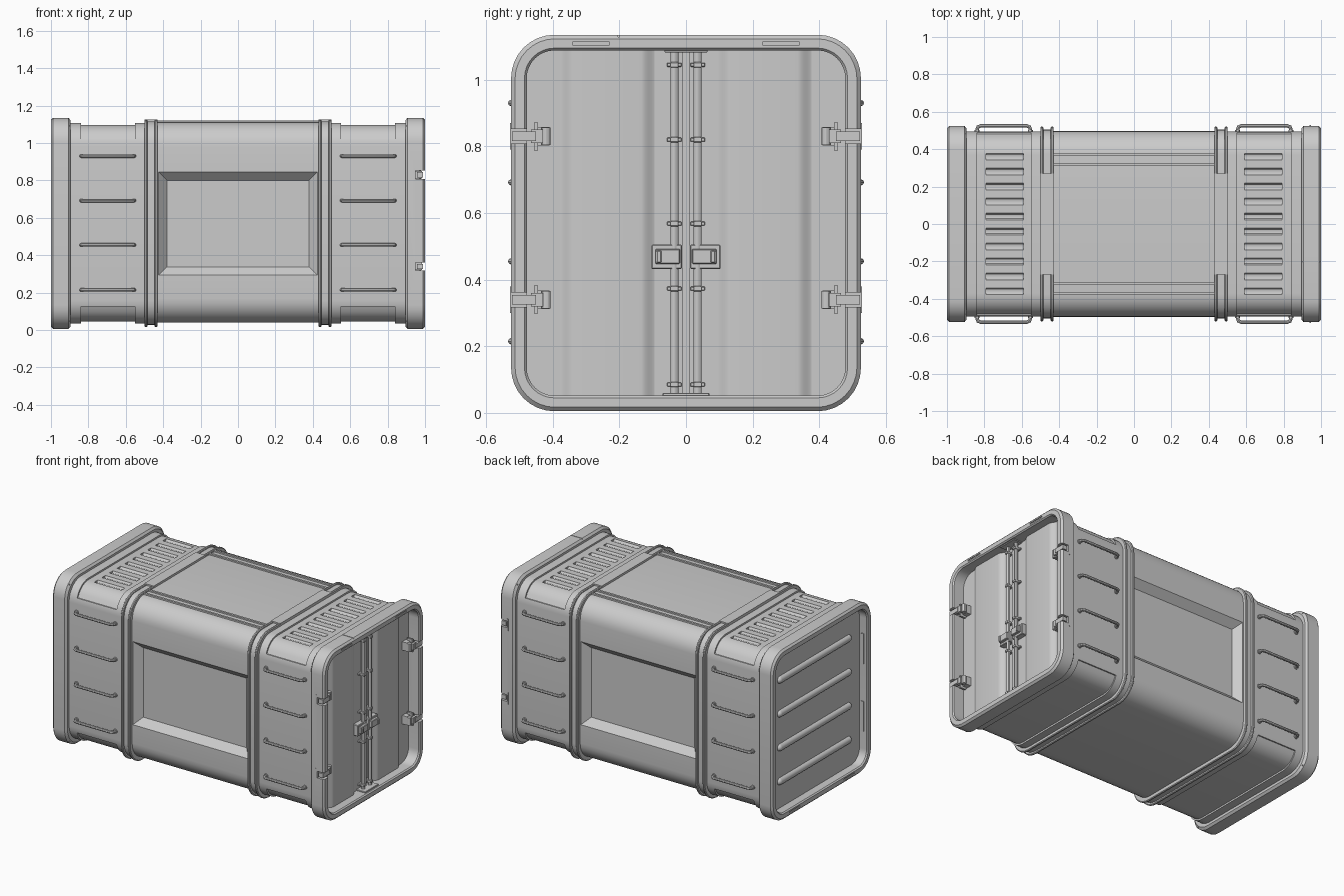
import bpy, bmesh, math
from mathutils import Vector, Matrix

if "Cube" in bpy.data.objects:
    bpy.data.objects.remove(bpy.data.objects["Cube"])


def rr(hy, z0, z1, r, n=8):
    """Rounded rectangle in the yz plane."""
    pts = []
    for cy, cz, a0 in ((hy - r, z1 - r, 0), (r - hy, z1 - r, 90), (r - hy, z0 + r, 180), (hy - r, z0 + r, 270)):
        for i in range(n + 1):
            a = math.radians(a0 + 90 * i / n)
            pts.append((cy + r * math.cos(a), cz + r * math.sin(a)))
    return pts


def finish(name, bm, bevel=0.0):
    bmesh.ops.recalc_face_normals(bm, faces=bm.faces)
    if bevel:
        bmesh.ops.bevel(bm, geom=bm.edges[:], offset=bevel, segments=1, affect='EDGES')
    me = bpy.data.meshes.new(name)
    bm.to_mesh(me)
    bm.free()
    ob = bpy.data.objects.new(name, me)
    bpy.context.collection.objects.link(ob)
    return ob


def loft(name, rings, closed=False):
    """Skin a list of equal-length 3D point rings; cap the ends unless closed."""
    bm = bmesh.new()
    vs = [[bm.verts.new(p) for p in ring] for ring in rings]
    n = len(vs[0])
    for k in range(len(vs) if closed else len(vs) - 1):
        a, b = vs[k], vs[(k + 1) % len(vs)]
        for i in range(n):
            bm.faces.new((a[i], a[(i + 1) % n], b[(i + 1) % n], b[i]))
    if not closed:
        bm.faces.new(vs[0])
        bm.faces.new(vs[-1])
    return finish(name, bm)


def xloft(name, secs, closed=False):
    return loft(name, [[(s[0], y, z) for y, z in rr(*s[1:])] for s in secs], closed)


def box(bm, x0, x1, y0, y1, z0, z1):
    m = Matrix.Translation(((x0 + x1) / 2, (y0 + y1) / 2, (z0 + z1) / 2)) @ Matrix.Diagonal(
        (abs(x1 - x0), abs(y1 - y0), abs(z1 - z0), 1))
    bmesh.ops.create_cube(bm, size=1, matrix=m)


def rod(bm, a, b, r, n=12):
    a, b = Vector(a), Vector(b)
    m = Matrix.Translation((a + b) / 2) @ (b - a).to_track_quat('Z', 'Y').to_matrix().to_4x4()
    bmesh.ops.create_cone(bm, cap_ends=True, segments=n, radius1=r, radius2=r, depth=(b - a).length, matrix=m)


def cut(ob, cutter):
    cutter.hide_render = True
    mod = ob.modifiers.new("cut", 'BOOLEAN')
    mod.operation, mod.solver, mod.object = 'DIFFERENCE', 'EXACT', cutter
    dg = bpy.context.evaluated_depsgraph_get()
    me = bpy.data.meshes.new_from_object(ob.evaluated_get(dg))
    ob.modifiers.clear()
    ob.data = me
    bpy.data.objects.remove(cutter)


# middle body with sloped side recesses
mid = xloft("middle_body", [(-.455, .497, .04, 1.112, .13), (.455, .497, .04, 1.112, .13)])
for s in (-1, 1):
    rings = []
    for y, g in ((.505, .008), (.452, -.045)):
        x, z0, z1 = .425 + g, .293 - g, .845 + g
        rings.append([(-x, s * y, z0), (x, s * y, z0), (x, s * y, z1), (-x, s * y, z1)])
    cut(mid, loft("recess_cutter", rings))

# roof strips on the middle body
bm = bmesh.new()
for s in (-1, 1):
    for y in (.318, .37):
        box(bm, -.435, .435, s * y - .007, s * y + .007, 1.1, 1.121)
finish("roof_strips", bm)

for s in (-1, 1):
    side = "right" if s > 0 else "left"
    # end body section with inset corner panels and roof vents
    end = xloft(side + "_end_body", [(s * .45, .495, .035, 1.108, .125), (s * .92, .495, .035, 1.108, .125)])
    inset = rr(.486, .046, 1.097, .115)
    for top in (True, False):
        lim, far = (1.02, 1.3) if top else (.125, -.2)
        p = sorted([q for q in inset if (q[1] > lim if top else q[1] < lim)])
        half = [q for q in inset if (q[1] > lim) == top]
        ymax = p[-1][0] + .004
        half.sort(key=lambda q: q[0])
        poly = [(-.6, lim), (-ymax, lim)] + half + [(ymax, lim), (.6, lim), (.6, far), (-.6, far)]
        cut(end, loft("panel_cutter", [[(s * x, y, z) for y, z in poly] for x in (.55, .84)]))
    bm = bmesh.new()
    for i in range(10):
        y = -.36 + .08 * i
        rod(bm, (s * .592, y, 1.103), (s * .792, y, 1.103), .02)
    cut(end, finish("vent_cutter", bm))

    # rib pair, its core and roof filler plate
    xloft(side + "_rib_core", [(s * .437, .505, .028, 1.116, .13), (s * .493, .505, .028, 1.116, .13)])
    for x in (.43, .484):
        xloft(side + "_rib", [(s * x, .516, .02, 1.121, .135), (s * (x + .004), .52, .016, 1.125, .135),
                              (s * (x + .012), .52, .016, 1.125, .135), (s * (x + .016), .516, .02, 1.121, .135)])
    bm = bmesh.new()
    box(bm, s * .43, s * .5, -.27, .27, 1.1, 1.126)
    finish(side + "_rib_plate", bm)

    # end frame ring
    o = (.005, 1.135)
    frame = xloft(side + "_end_frame", [
        (s * .895, .49, .04, 1.1, .12), (s * .895, .512, .018, 1.122, .125), (s * .907, .525, o[0], o[1], .13),
        (s * .988, .525, o[0], o[1], .13), (s * 1.0, .513, .017, 1.123, .12),
        (s * 1.0, .485, .045, 1.095, .09), (s * .992, .478, .052, 1.088, .083),
        (s * .895, .478, .052, 1.088, .083)], closed=True)
    bm = bmesh.new()
    for y in (-.285, .285):
        z = 1.109 if s > 0 else .031
        box(bm, s * .994, s * 1.1, y - .055, y + .055, z - .005, z + .005)
    if s > 0:
        for h in (.34, .83):
            for q in (-1, 1):
                box(bm, .95, 1.1, q * .46, q * .6, h - .022, h + .022)
        box(bm, .8, 1.1, -.204, -.2, 1.128, 1.2)
    cut(frame, finish("frame_cutter", bm))

    # grab rails down both sides
    cu = bpy.data.curves.new(side + "_grab_rails", 'CURVE')
    cu.dimensions, cu.bevel_depth, cu.bevel_resolution, cu.use_fill_caps = '3D', .0095, 2, True
    feet = bmesh.new()
    for z in (.215, .455, .692, .93):
        for q in (-1, 1):
            path = [(.554, .485), (.554, .505), (.559, .519), (.573, .525),
                    (.82, .525), (.834, .519), (.839, .505), (.839, .485)]
            sp = cu.splines.new('POLY')
            sp.points.add(len(path) - 1)
            for pt, (x, y) in zip(sp.points, path):
                pt.co = (s * x, q * y, z, 1)
            for x in (.554, .839):
                rod(feet, (s * x, q * .485, z), (s * x, q * .502, z), .014)
    bpy.context.collection.objects.link(bpy.data.objects.new(side + "_grab_rails", cu))
    finish(side + "_rail_feet", feet)

# corrugated double doors
def door_x(y):
    y = abs(y)
    t = min(max((y - .085) / .05, 0), 1) if y < .23 else min(max((.385 - y) / .05, 0), 1)
    return .918 + .022 * (3 * t * t - 2 * t ** 3)

for s, side in ((-1, "near"), (1, "far")):
    ys = [.003, .08] + [.085 + .00625 * i for i in range(9)] + [.335 + .00625 * i for i in range(9)] + [.485]
    poly = [(door_x(y), s * y) for y in ys] + [(.9, s * .485), (.9, s * .003)]
    loft(side + "_door", [[(x, y, z) for x, y in poly] for z in (.046, 1.094)])

# lock rods, their brackets and end keepers
bm = bmesh.new()
for s in (-1, 1):
    rod(bm, (.945, s * .035, .05), (.945, s * .035, 1.09), .012)
box(bm, .915, .935, -.012, .012, .05, 1.09)
finish("lock_rods", bm)
bm = bmesh.new()
for s in (-1, 1):
    for z in (.085, .373, .568, .82, 1.045):
        box(bm, .915, .962, s * .035 - .013, s * .035 + .013, z - .008, z + .008)
        box(bm, .915, .932, s * .035 - .022, s * .035 + .022, z - .006, z + .006)
box(bm, .915, .985, -.065, .065, 1.082, 1.1)
box(bm, .915, .985, -.07, .07, .042, .06)
finish("rod_brackets", bm, .002)

# latch boxes with handles
for s, side in ((-1, "near"), (1, "far")):
    bm = bmesh.new()
    box(bm, .915, .955, s * .012, s * .104, .432, .505)
    box(bm, .95, .972, s * .018, s * .092, .447, .492)
    box(bm, .965, .98, s * .074, s * .088, .45, .488)
    finish(side + "_latch", bm, .003)

# door hinges
bm = bmesh.new()
for s in (-1, 1):
    for z in (.34, .83):
        box(bm, .915, .955, s * .41, s * .45, z - .028, z + .028)
        box(bm, .95, .985, s * .43, s * .465, z - .02, z + .02)
        box(bm, .958, .99, s * .45, s * .522, z - .014, z + .014)
        box(bm, .93, .97, s * .444, s * .456, z - .042, z + .042)
        box(bm, .938, .946, s * .5, s * .529, z - .04, z + .04)
        rod(bm, (.965, s * .42, z - .026), (.965, s * .42, z + .026), .014)
finish("door_hinges", bm)

# closed end panel with horizontal ridges and side strips
bm = bmesh.new()
box(bm, -.94, -.9, -.485, .485, .046, 1.094)
finish("left_end_panel", bm)
bm = bmesh.new()
for z in (.23, .455, .68, .905):
    rod(bm, (-.937, -.36, z), (-.937, .36, z), .024, 16)
    for y in (-.36, .36):
        bmesh.ops.create_uvsphere(bm, u_segments=16, v_segments=8, radius=.024,
                                  matrix=Matrix.Translation((-.937, y, z)))
finish("end_panel_ridges", bm)
bm = bmesh.new()
for s in (-1, 1):
    for z in (.35, .8):
        box(bm, -.975, -.955, s * .472, s * .482, z - .1, z + .1)
finish("side_strips", bm)

# bake curves to mesh and shade
bpy.ops.object.select_all(action='SELECT')
bpy.context.view_layer.objects.active = bpy.data.objects["left_grab_rails"]
bpy.ops.object.convert(target='MESH')
bpy.ops.object.select_all(action='SELECT')
bpy.ops.object.shade_smooth_by_angle(angle=math.radians(30))
